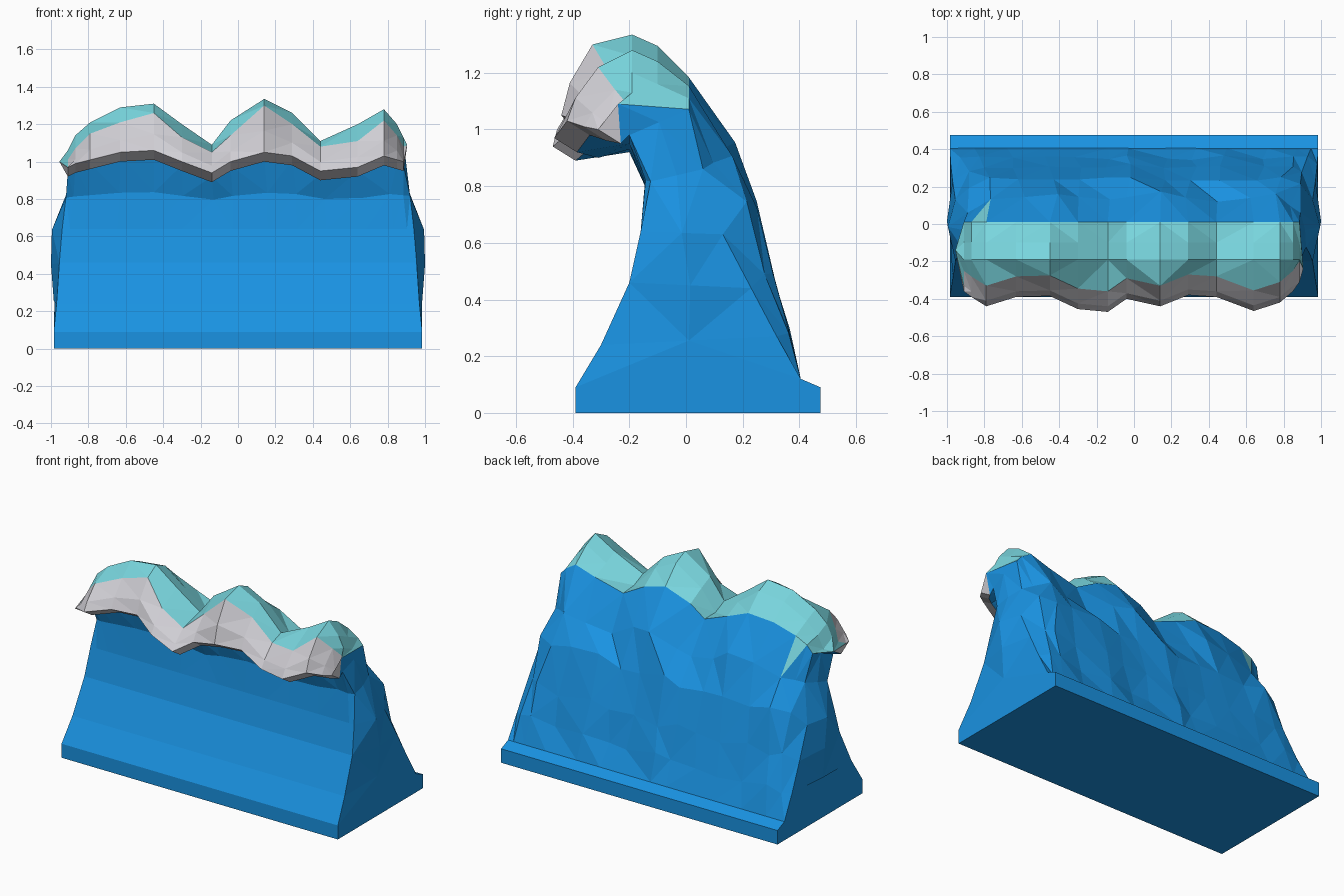
import bpy
import bmesh
import random
from mathutils import Vector

random.seed(4)
default_cube = bpy.data.objects.get("Cube")
if default_cube:
    bpy.data.objects.remove(default_cube, do_unlink=True)


def make_material(name, colour):
    material = bpy.data.materials.new(name)
    material.use_nodes = True
    material.diffuse_color = (*colour, 1)
    shader = material.node_tree.nodes["Principled BSDF"]
    shader.inputs["Base Color"].default_value = (*colour, 1)
    return material


BLUE, TEAL, FOAM = range(3)
materials = [
    make_material("water blue", (.01, .29, .76)),
    make_material("crest teal", (.19, .67, .73)),
    make_material("foam white", (.63, .62, .66)),
]

# Stations along the wave: x, crest height, foam top, lip height, lip y
stations = [
    (-.91, 1.06, 1.01, .92, -.36),
    (-.87, 1.14, 1.07, .94, -.39),
    (-.79, 1.21, 1.15, .96, -.44),
    (-.63, 1.29, 1.21, 1.00, -.39),
    (-.45, 1.31, 1.26, 1.01, -.385),
    (-.30, 1.20, 1.13, .95, -.455),
    (-.14, 1.09, 1.05, .89, -.47),
    (-.04, 1.22, 1.14, .95, -.40),
    (.14, 1.335, 1.30, 1.00, -.44),
    (.29, 1.26, 1.20, .98, -.38),
    (.44, 1.11, 1.08, .90, -.39),
    (.64, 1.20, 1.11, .92, -.465),
    (.78, 1.28, 1.22, .98, -.42),
    (.85, 1.20, 1.14, .96, -.36),
    (.885, 1.13, 1.08, .95, -.31),
]
last = len(stations) - 1

# Rows below the head: half width, y, z
front_rows = [(.985, -.39, 0), (.985, -.39, .09), (.97, -.30, .24),
              (.955, -.20, .46), (.94, -.16, .64)]
back_rows = [(.91, .24, .72), (.94, .31, .47), (.96, .355, .28),
             (.985, .405, .12), (.985, .475, .09), (.985, .475, 0)]
# Rounded rear corner of each end
end_rows = [(.89, .06, .86), (.955, .13, .63), (.97, .23, .44), (.98, .32, .27)]


def section(index):
    """One closed outline of the wave, from front foot over the lip to back foot."""
    x, crest, foam, lip, lip_y = stations[index]
    is_end = index in (0, last)
    u = (x + .0125) / .8975
    points = [Vector((u * w, y, z)) for w, y, z in front_rows]
    points.append(Vector((u * .92, -.125 if is_end else -.143, .5 + lip / 3)))
    # Curling head
    head = [
        (-.20, lip + .03),
        (lip_y + .08, lip),
        (lip_y, lip + .05),
        (lip_y + .03, lip + (foam - lip) * .55),
        (lip_y + .11, foam),
        (-.19, crest),
        (-.10, crest - .04),
        (.01, crest * .55 + .45),
    ]
    points += [Vector((x, y, z)) for y, z in head]
    # Faceted back, swelling behind each peak
    points.append(Vector((u * .87, .15 + (crest - 1.25) * .15, crest * .35 + .48)))
    points += [Vector((u * w, y, z)) for w, y, z in back_rows]
    if is_end:
        points[14:18] = [Vector((u * w, y, z)) for w, y, z in end_rows]
    else:
        for p in points[14:18]:
            p += Vector((random.uniform(-.02, .02), random.uniform(-.014, .012),
                         random.uniform(-.03, .03)))
    if index in (1, last - 1):
        for p in points[14:17]:
            p.y -= .035
    return points


bm = bmesh.new()
rings = [[bm.verts.new(p) for p in section(i)] for i in range(len(stations))]
row_count = len(rings[0])


def row_colour(row):
    if 7 <= row < 10:
        return FOAM
    return TEAL if 10 <= row < 13 else BLUE


def add_face(verts, colour):
    bm.faces.new(verts).material_index = colour


# Skin between neighbouring outlines
for a, b in zip(rings, rings[1:]):
    for r in range(row_count):
        n = (r + 1) % row_count
        add_face((a[r], b[r], b[n], a[n]), row_colour(r))

# Bulging ends: a middle column joins front rows to back rows
pairs = [(2, 17), (3, 16), (4, 15), (5, 14), (6, 13)]
bulges = (.985, 1.0, .995, .915, .895)
for ring, side, tip in ((rings[0], -1, (-.955, -.14, 1.0)),
                        (rings[-1], 1, (.905, -.24, 1.09))):
    middle = []
    for (f, b), bulge in zip(pairs, bulges):
        p = ring[f].co.lerp(ring[b].co, .5)
        p.x = side * bulge
        middle.append(bm.verts.new(p))
    add_face((ring[1], ring[2], middle[0], ring[17], ring[18]), BLUE)
    add_face((ring[0], ring[1], ring[18], ring[19], ring[20]), BLUE)
    for k in range(len(pairs) - 1):
        (f, b), (nf, nb) = pairs[k], pairs[k + 1]
        add_face((ring[f], ring[nf], middle[k + 1], middle[k]), BLUE)
        add_face((middle[k], middle[k + 1], ring[nb], ring[b]), BLUE)
    # Rounded end of the head, teal reaching further down on the low end
    low_end = side < 0
    centre = bm.verts.new(tip)
    for r in range(6, 13):
        colour = TEAL if low_end and r == 9 else row_colour(r)
        add_face((ring[r], ring[r + 1], centre), colour)
    add_face((ring[13], middle[-1], centre), TEAL if low_end else BLUE)
    add_face((middle[-1], ring[6], centre), BLUE)

# Teal streak running down the back near the low end
streak = {rings[1][13], rings[2][13], rings[2][14]}
bmesh.ops.triangulate(bm, faces=bm.faces[:], quad_method='SHORT_EDGE')
for face in bm.faces:
    if streak.issuperset(face.verts):
        face.material_index = TEAL
bmesh.ops.recalc_face_normals(bm, faces=bm.faces[:])

mesh = bpy.data.meshes.new("wave")
bm.to_mesh(mesh)
bm.free()
for material in materials:
    mesh.materials.append(material)
wave = bpy.data.objects.new("wave", mesh)
bpy.context.collection.objects.link(wave)
